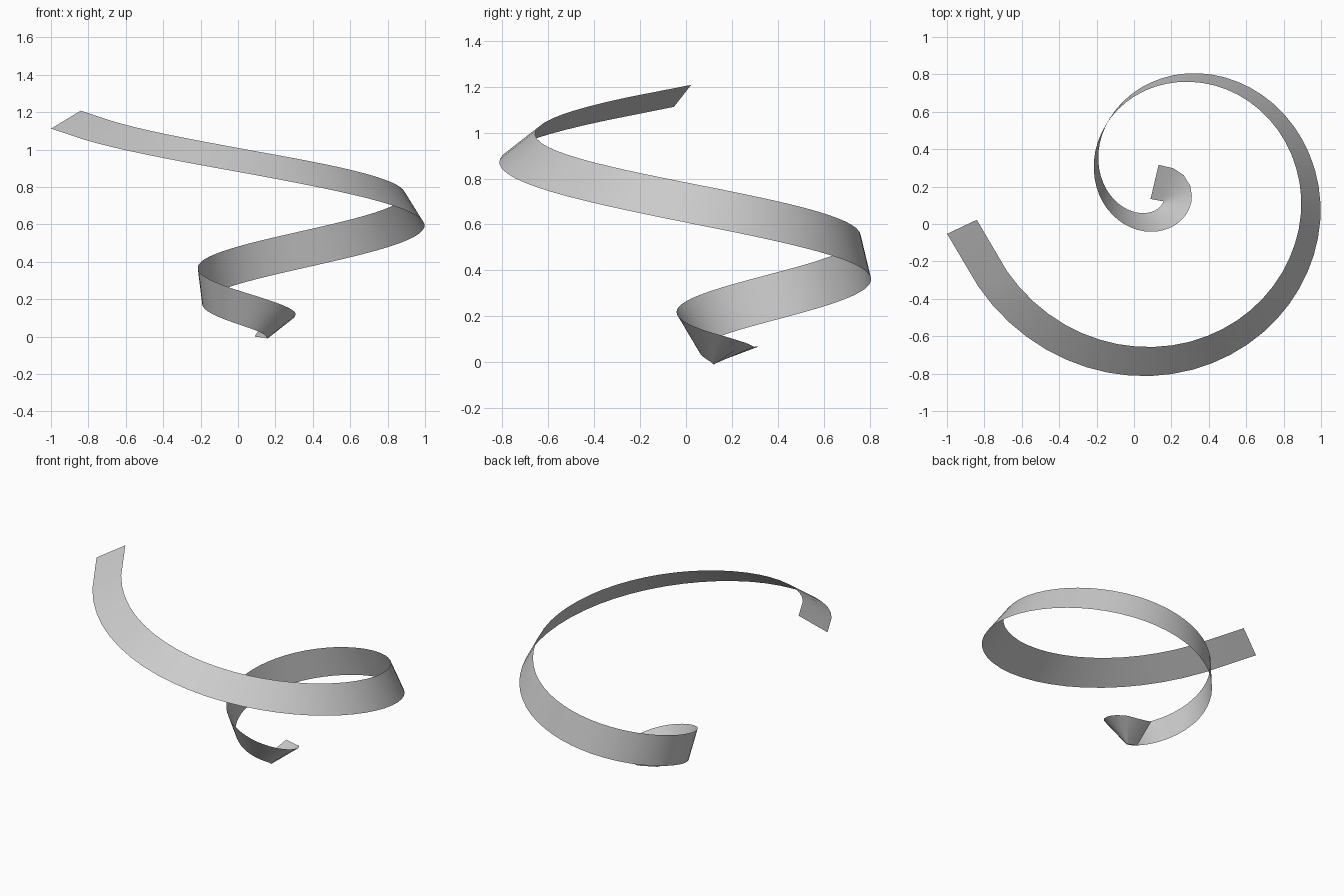
import bpy
from math import sin, cos, radians
from mathutils import Vector

if "Cube" in bpy.data.objects:
    bpy.data.objects.remove(bpy.data.objects["Cube"])

HALF_WIDTH = 0.1
CENTRE = Vector((0.18, 0.21, 0))

# Outward lean of the ribbon (degrees) along the spiral angle
LEAN = [(-0.5, 70), (0, 68), (0.7, 51), (1.82, 30), (3.2, 7), (4.67, -13),
        (6.2, -31), (7.73, -51), (8.7, -60), (9.0, -61)]


def lean_at(a):
    for (a0, v0), (a1, v1) in zip(LEAN, LEAN[1:]):
        if a <= a1:
            return radians(v0 + (v1 - v0) * (a - a0) / (a1 - a0))
    return radians(LEAN[-1][1])


def spiral(a):
    # Clockwise widening spiral that climbs faster as it grows
    r = 0.125 * a - 0.01 * max(0, a - 6.2)
    t = radians(-13.3) - a
    return CENTRE + Vector((r * cos(t), r * sin(t), 0.03 + 0.0419 * a ** 1.5))


# Centre line: short straight lead-in, spiral, straight lead-out
angles = [0, 0.3, 0.55] + [0.75 + i * 7.95 / 72 for i in range(73)]
path = [(-0.5, Vector((0.11, 0.225, 0.034)))]
path += [(a, spiral(a)) for a in angles]
path.append((9.0, Vector((-0.92, -0.015, 1.16))))

# Ribbon strip across the centre line
verts = []
for i, (a, p) in enumerate(path):
    before = path[max(i - 1, 0)][1]
    after = path[min(i + 1, len(path) - 1)][1]
    tangent = Vector((0, 0, 0))
    for d in (p - before, after - p):
        if d.length > 0:
            tangent += d.normalized()
    tangent.normalize()
    out = Vector((-tangent.y, tangent.x, 0)).normalized()
    up = tangent.cross(out).normalized()
    side = (up * cos(lean_at(a)) + out * sin(lean_at(a))) * HALF_WIDTH
    verts += [p - side, p + side]

faces = [(2 * i, 2 * i + 2, 2 * i + 3, 2 * i + 1) for i in range(len(path) - 1)]
mesh = bpy.data.meshes.new("spiral_ribbon")
mesh.from_pydata(verts, [], faces)
mesh.update()
ribbon = bpy.data.objects.new("spiral_ribbon", mesh)
bpy.context.collection.objects.link(ribbon)
for poly in mesh.polygons:
    poly.use_smooth = True
